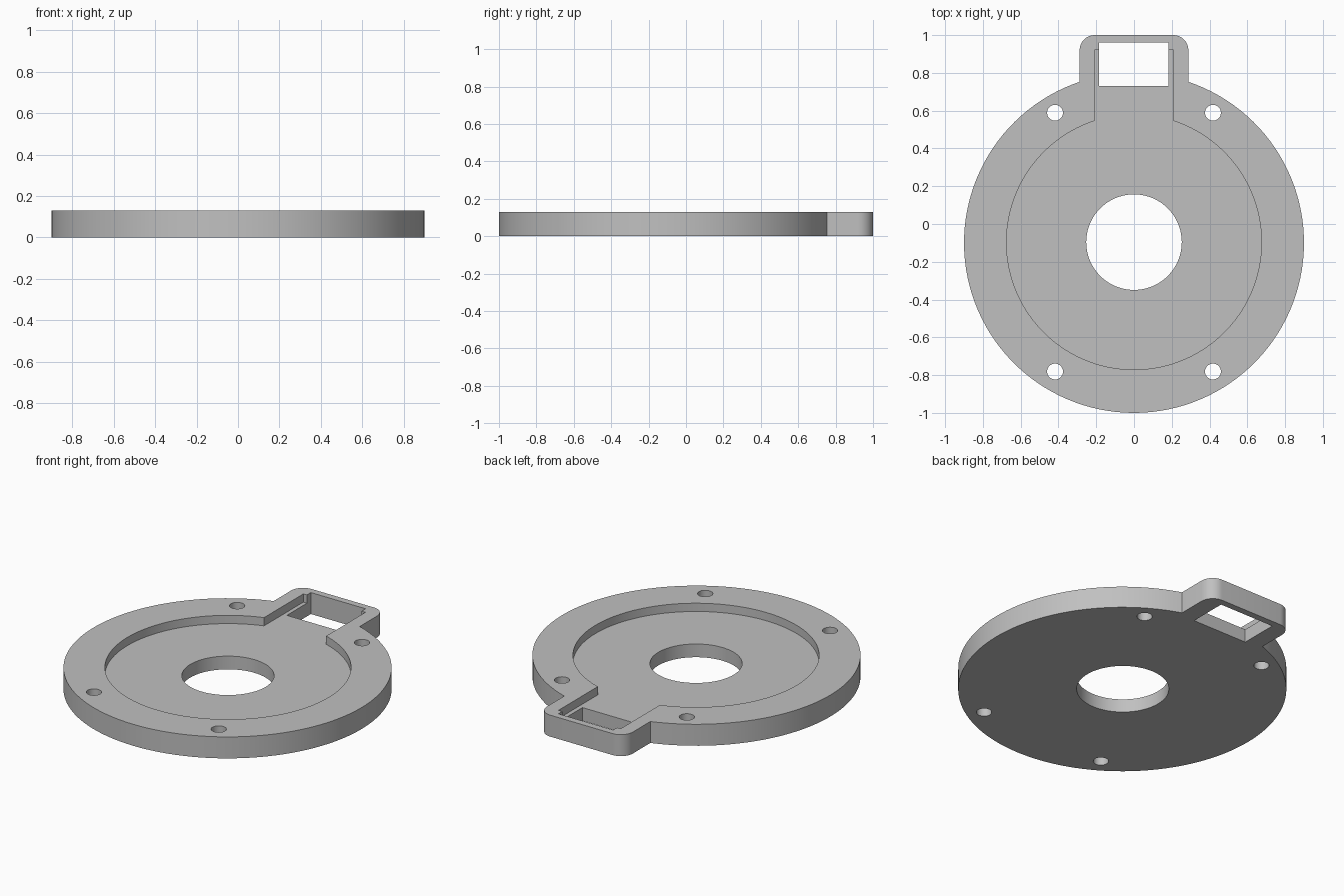
import bpy
import bmesh
from math import acos, cos, sin, pi

if "Cube" in bpy.data.objects:
    bpy.data.objects.remove(bpy.data.objects["Cube"], do_unlink=True)

HEIGHT = 0.13
FLOOR = 0.08
CENTRE_Y = -0.1

grey = bpy.data.materials.new("plain grey")
grey.use_nodes = True
colour = (0.53, 0.53, 0.53, 1)
grey.diffuse_color = colour
grey.node_tree.nodes["Principled BSDF"].inputs["Base Color"].default_value = colour


def arc(cx, cy, r, start, end, steps):
    angles = [start + (end - start) * i / steps for i in range(steps + 1)]
    return [(cx + r * cos(a), cy + r * sin(a)) for a in angles]


def circle(cx, cy, r, steps):
    return arc(cx, cy, r, 0, 2 * pi, steps)[:-1]


def disc_with_tab(cy, r, half_width, top, corner):
    """Round outline with a rectangular tab at the back."""
    join = acos(half_width / r)
    points = arc(0, cy, r, pi - join, 2 * pi + join, 112)
    if corner:
        x, y = half_width - corner, top - corner
        points += arc(x, y, corner, 0, pi / 2, 10)
        points += arc(-x, y, corner, pi / 2, pi, 10)
    else:
        points += [(half_width, top), (-half_width, top)]
    return points


def prism(name, points, z0, z1):
    bm = bmesh.new()
    face = bm.faces.new([bm.verts.new((x, y, z0)) for x, y in points])
    moved = bmesh.ops.extrude_face_region(bm, geom=[face])["geom"]
    verts = [v for v in moved if isinstance(v, bmesh.types.BMVert)]
    bmesh.ops.translate(bm, verts=verts, vec=(0, 0, z1 - z0))
    bmesh.ops.recalc_face_normals(bm, faces=bm.faces)
    mesh = bpy.data.meshes.new(name)
    bm.to_mesh(mesh)
    bm.free()
    obj = bpy.data.objects.new(name, mesh)
    bpy.context.collection.objects.link(obj)
    return obj


# Plate body with its rounded tab
plate = prism("flange_plate", disc_with_tab(CENTRE_Y, 0.9, 0.288, 1.0, 0.08), 0, HEIGHT)
plate.data.materials.append(grey)

# Shallow recess running into the tab, open at the top
inner_y = CENTRE_Y + 0.004
cutters = [prism("recess_cutter", disc_with_tab(inner_y, 0.675, 0.208, 0.922, 0), FLOOR, 0.3)]

# Through holes: centre bore, tab window and four screw holes
cutters.append(prism("bore_cutter", circle(0, inner_y, 0.253, 72), -0.1, 0.4))
window = [(-0.184, 0.73), (0.182, 0.73), (0.182, 0.96), (-0.184, 0.96)]
cutters.append(prism("window_cutter", window, -0.1, 0.4))
for sx in (-1, 1):
    for sy in (-1, 1):
        hole = circle(sx * 0.418, inner_y + sy * 0.685, 0.042, 32)
        cutters.append(prism("screw_hole_cutter", hole, -0.1, 0.4))

for cutter in cutters:
    cutter.hide_render = True
    mod = plate.modifiers.new(cutter.name, "BOOLEAN")
    mod.operation = "DIFFERENCE"
    mod.solver = "EXACT"
    mod.object = cutter

# Bake the cuts and drop the cutters
graph = bpy.context.evaluated_depsgraph_get()
cut_mesh = bpy.data.meshes.new_from_object(plate.evaluated_get(graph))
plate.modifiers.clear()
plate.data = cut_mesh
for cutter in cutters:
    bpy.data.objects.remove(cutter, do_unlink=True)

# Smooth round walls, crisp rims
bpy.ops.object.select_all(action="DESELECT")
plate.select_set(True)
bpy.context.view_layer.objects.active = plate
bpy.ops.object.shade_smooth_by_angle(angle=pi / 6)
